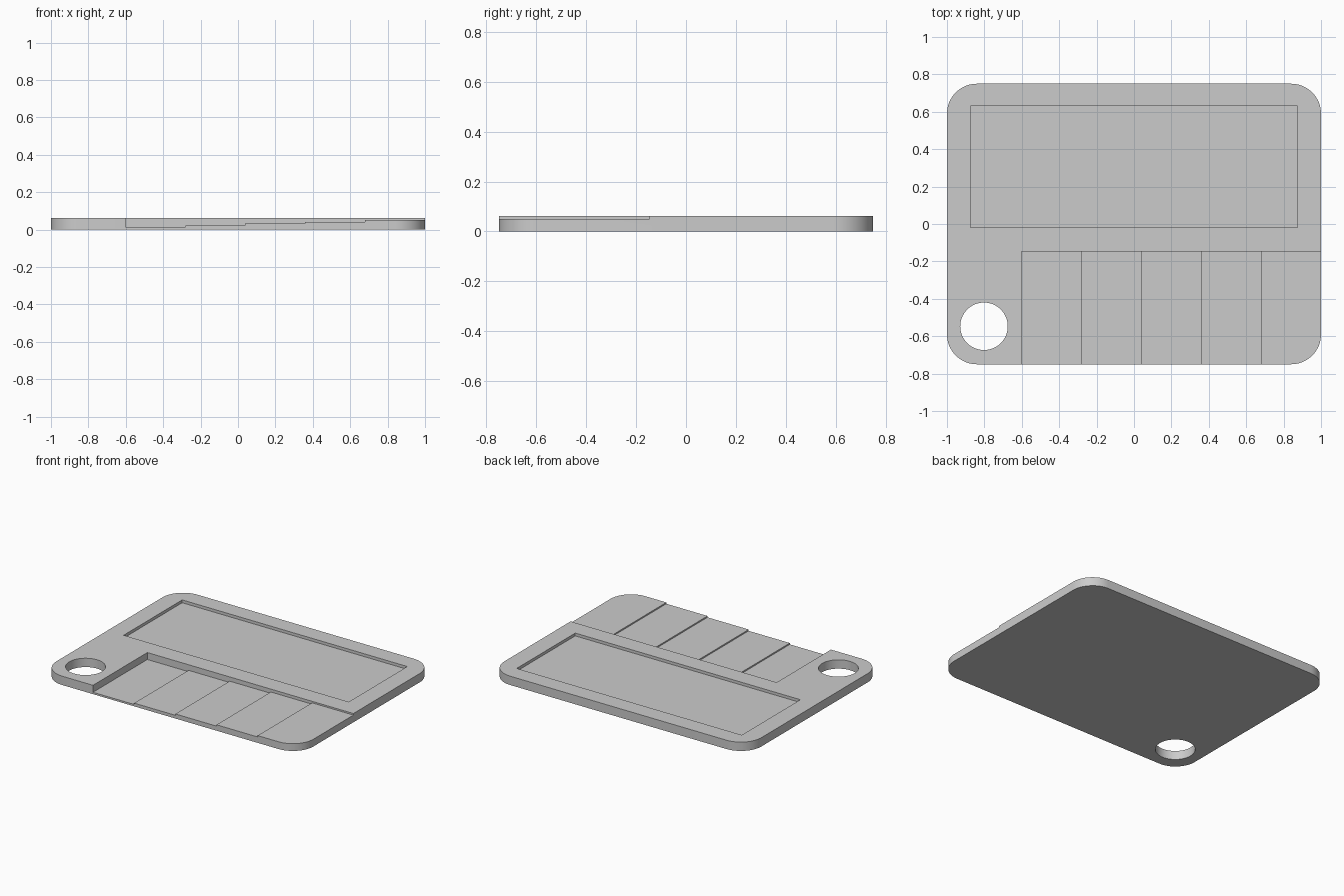
import bpy, bmesh, math

if "Cube" in bpy.data.objects:
    bpy.data.objects.remove(bpy.data.objects["Cube"])

THICK = 0.062
HALF_X, HALF_Y, CORNER = 1.0, 0.75, 0.16

grey = bpy.data.materials.new("plain grey")
grey.diffuse_color = (0.6, 0.6, 0.6, 1)
grey.use_nodes = True
grey.node_tree.nodes["Principled BSDF"].inputs["Base Color"].default_value = grey.diffuse_color


def prism(name, outline, z0, z1):
    """Extrude a flat outline from z0 to z1."""
    bm = bmesh.new()
    base = bm.faces.new([bm.verts.new((x, y, z0)) for x, y in outline])
    top = bmesh.ops.extrude_face_region(bm, geom=[base])["geom"]
    bmesh.ops.translate(bm, vec=(0, 0, z1 - z0),
                        verts=[v for v in top if isinstance(v, bmesh.types.BMVert)])
    bmesh.ops.recalc_face_normals(bm, faces=bm.faces)
    mesh = bpy.data.meshes.new(name)
    bm.to_mesh(mesh)
    bm.free()
    mesh.materials.append(grey)
    obj = bpy.data.objects.new(name, mesh)
    bpy.context.collection.objects.link(obj)
    return obj


def arc(cx, cy, r, start, sweep, n):
    angles = [math.radians(start + sweep * i / n) for i in range(n + 1)]
    return [(cx + r * math.cos(a), cy + r * math.sin(a)) for a in angles]


def rect(x0, x1, y0, y1):
    return [(x0, y0), (x1, y0), (x1, y1), (x0, y1)]


# Card body with rounded corners
outline = []
for i, (sx, sy) in enumerate([(1, 1), (-1, 1), (-1, -1), (1, -1)]):
    outline += arc(sx * (HALF_X - CORNER), sy * (HALF_Y - CORNER), CORNER, 90 * i, 90, 16)
body = prism("card_body", outline, 0, THICK)

# Cutters: label recess, round hole, stepped pocket open to front and right
cutters = [
    prism("recess_cutter", rect(-0.875, 0.875, -0.02, 0.63), THICK - 0.02, 0.2),
    prism("hole_cutter", arc(-0.802, -0.547, 0.127, 0, 360, 64)[:-1], -0.1, 0.2),
]
stairs = [(-0.602, 0.2)]
for i in range(5):
    z = 0.013 + 0.0095 * i
    x0 = -0.602 + 0.32 * i
    stairs += [(x0, z), (x0 + 0.32 if i < 4 else 1.2, z)]
stairs.append((1.2, 0.2))
# The stair profile is drawn in x-z, then swept along y
pocket = prism("step_cutter", stairs, 0.147, 1.0)
for v in pocket.data.vertices:
    x, y, z = v.co
    v.co = (x, -z, y)
cutters.append(pocket)

# Cut everything out of the card
for cutter in cutters:
    bm = bmesh.new()
    bm.from_mesh(cutter.data)
    bmesh.ops.recalc_face_normals(bm, faces=bm.faces)
    bm.to_mesh(cutter.data)
    bm.free()
    cutter.hide_render = True
    cutter.hide_set(True)
    mod = body.modifiers.new(cutter.name, "BOOLEAN")
    mod.operation = "DIFFERENCE"
    mod.solver = "EXACT"
    mod.object = cutter

# Bake the cuts, then smooth the round walls only
bpy.context.view_layer.objects.active = body
body.select_set(True)
for mod in list(body.modifiers):
    bpy.ops.object.modifier_apply(modifier=mod.name)
for cutter in cutters:
    bpy.data.objects.remove(cutter)
bpy.ops.object.shade_smooth_by_angle(angle=math.radians(30))
